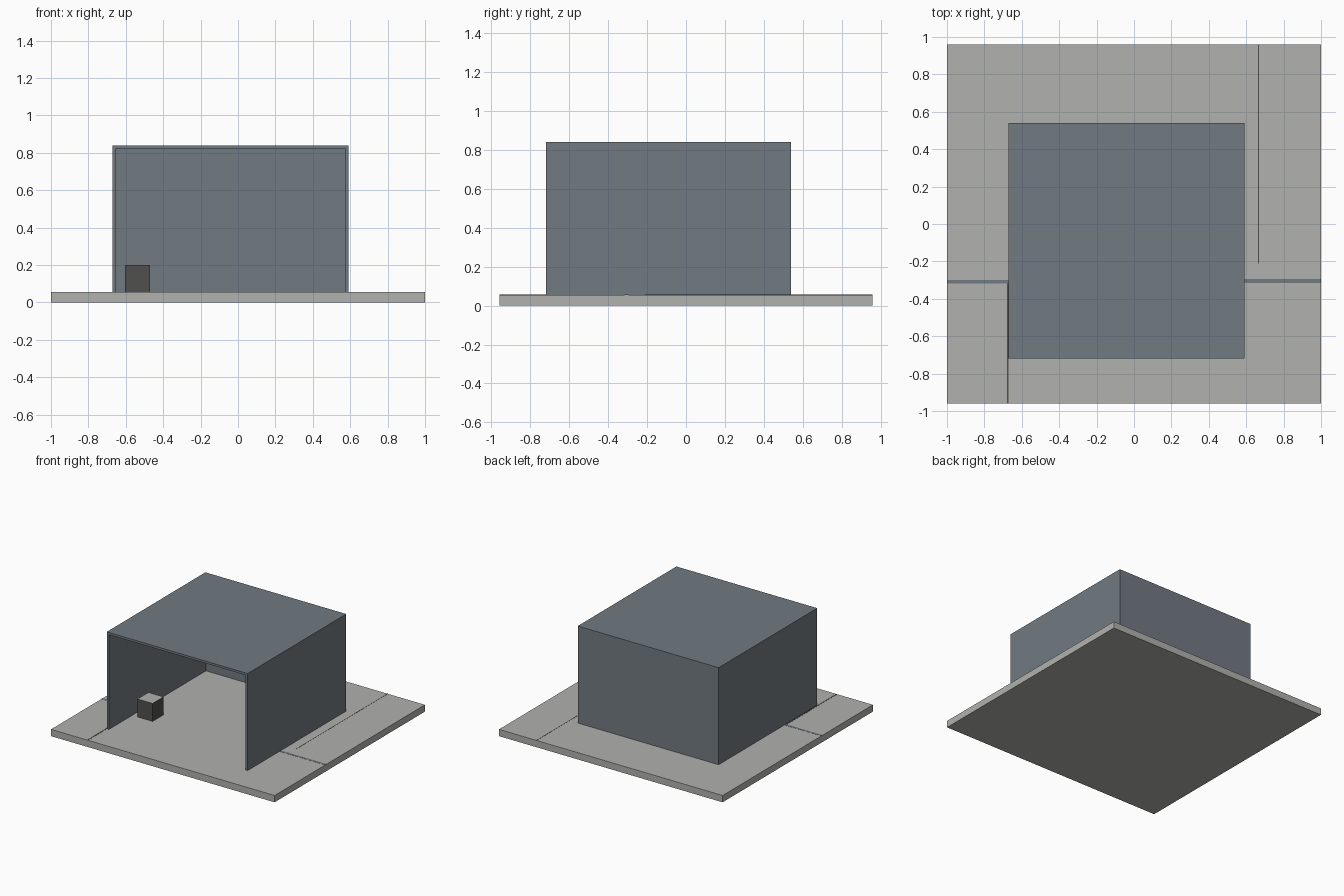
import bpy, bmesh

if "Cube" in bpy.data.objects:
    bpy.data.objects.remove(bpy.data.objects["Cube"])


def material(name, rgb):
    m = bpy.data.materials.new(name)
    m.diffuse_color = (*rgb, 1)
    m.use_nodes = True
    m.node_tree.nodes["Principled BSDF"].inputs["Base Color"].default_value = m.diffuse_color
    return m


stone = material("light_grey", (0.44, 0.44, 0.425))
slate = material("slate_blue", (0.165, 0.195, 0.22))
dark = material("dark_grey", (0.08, 0.08, 0.077))


def box(name, x, y, z, *mats):
    """Box from (min, max) ranges; a second material goes on its top."""
    bm = bmesh.new()
    bmesh.ops.create_cube(bm, size=1)
    for v in bm.verts:
        v.co = [r[0] if c < 0 else r[1] for c, r in zip(v.co, (x, y, z))]
    bm.normal_update()
    if len(mats) > 1:
        for f in bm.faces:
            f.material_index = int(f.normal.z > 0.5)
    me = bpy.data.meshes.new(name)
    bm.to_mesh(me)
    bm.free()
    for m in mats:
        me.materials.append(m)
    ob = bpy.data.objects.new(name, me)
    bpy.context.collection.objects.link(ob)
    return ob


T = 0.055            # slab top
X0, X1 = -0.67, 0.59  # shelter extents
Y0, Y1 = -0.72, 0.54
H, W = 0.84, 0.018   # shelter height and wall thickness

# Ground slab
box("base_slab", (-1, 1), (-0.96, 0.96), (0, T), stone)

# Open-fronted shelter
box("left_wall", (X0, X0 + W), (Y0, Y1), (T, H - W), slate)
box("right_wall", (X1 - W, X1), (Y0, Y1), (T, H - W), slate)
box("back_wall", (X0 + W, X1 - W), (Y1 - W, Y1), (T, H - W), slate)
box("roof", (X0, X1), (Y0, Y1), (H - W, H), slate)

# Small block on the floor
box("small_block", (-0.605, -0.47), (-0.42, -0.28), (T, 0.2), dark, stone)

# Thin seams in the slab
P = (T - 0.001, T + 0.001)
box("left_seam", (-1, X0), (-0.318, -0.3), P, slate)
box("right_seam", (X1, 1), (-0.315, -0.295), P, slate)
box("front_seam", (-0.68, X0), (-0.96, -0.305), P, dark)
box("back_seam", (0.664, 0.668), (-0.21, 0.96), P, dark)
